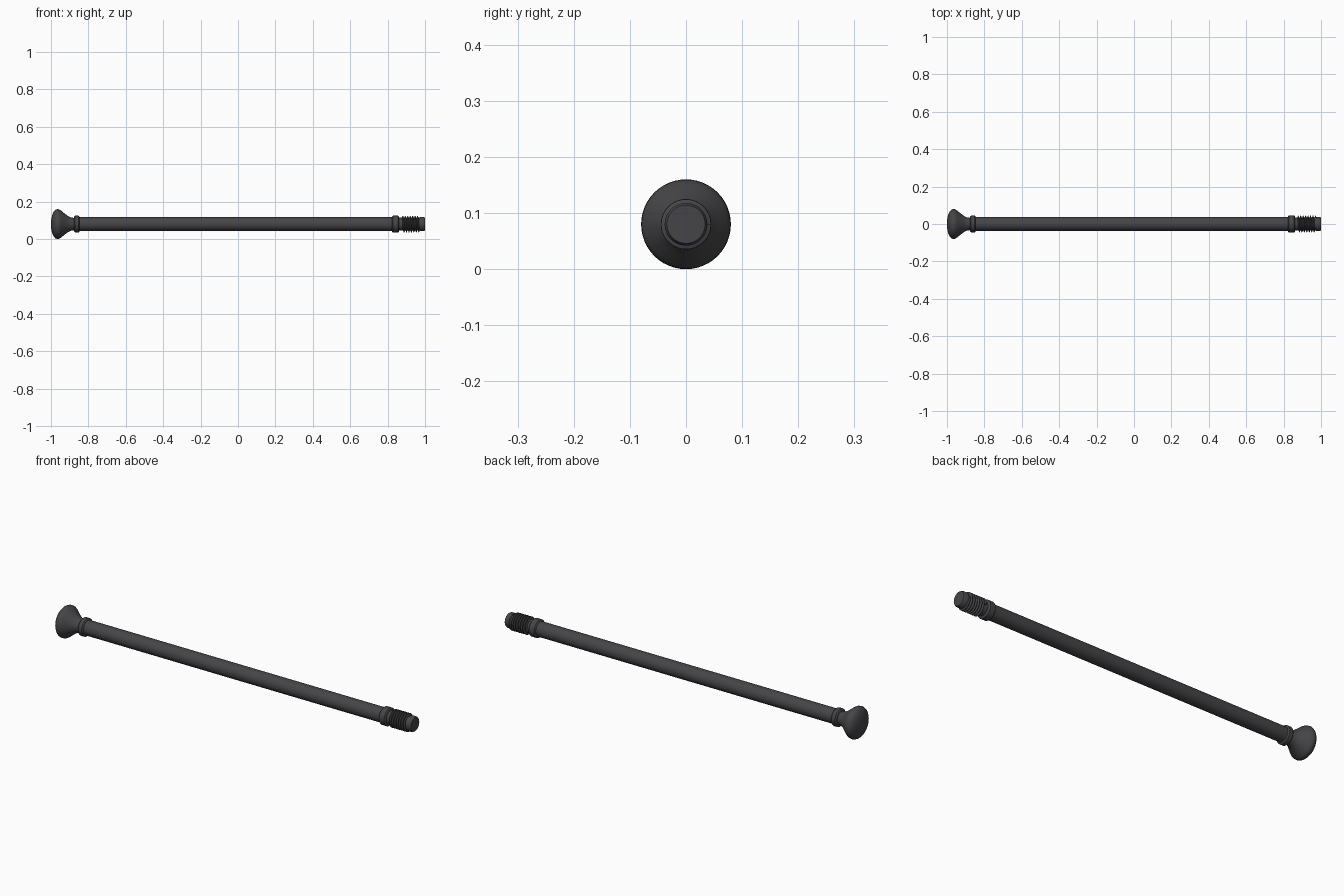
import bpy, bmesh, math

if "Cube" in bpy.data.objects:
    bpy.data.objects.remove(bpy.data.objects["Cube"])

AXIS_Z = 0.08
SIDES = 48

metal = bpy.data.materials.new("dark_grey_metal")
metal.diffuse_color = (0.06, 0.06, 0.065, 1)
metal.use_nodes = True
metal.node_tree.nodes["Principled BSDF"].inputs["Base Color"].default_value = metal.diffuse_color


def finish(name, bm, angle=35):
    bmesh.ops.recalc_face_normals(bm, faces=bm.faces)
    me = bpy.data.meshes.new(name)
    bm.to_mesh(me)
    bm.free()
    me.materials.append(metal)
    ob = bpy.data.objects.new(name, me)
    bpy.context.collection.objects.link(ob)
    ob.location.z = AXIS_Z
    bpy.ops.object.select_all(action='DESELECT')
    ob.select_set(True)
    bpy.context.view_layer.objects.active = ob
    bpy.ops.object.shade_smooth_by_angle(angle=math.radians(angle))
    return ob


def bridge(bm, a, b):
    n = len(a)
    for i in range(n):
        bm.faces.new((a[i], a[(i + 1) % n], b[(i + 1) % n], b[i]))


def lathe(name, profile):
    """Closed solid of revolution about x from (x, radius) points."""
    bm = bmesh.new()
    rings = []
    for x, r in profile:
        rings.append([bm.verts.new((x, r * math.cos(2 * math.pi * i / SIDES),
                                    r * math.sin(2 * math.pi * i / SIDES)))
                      for i in range(SIDES)])
    for a, b in zip(rings, rings[1:]):
        bridge(bm, a, b)
    bm.faces.new(rings[0])
    bm.faces.new(rings[-1])
    return finish(name, bm)


# flared knob with a shallow domed face
lathe("knob", [(-1.0, 0.012), (-0.998, 0.03), (-0.993, 0.05), (-0.986, 0.066),
               (-0.977, 0.076), (-0.967, 0.08), (-0.957, 0.079), (-0.947, 0.073),
               (-0.93, 0.059), (-0.91, 0.044), (-0.895, 0.036), (-0.87, 0.032)])


# rounded collars at both ends of the shaft
def collar(name, x0, x1, r):
    b = 0.006
    lathe(name, [(x0, r - 0.012), (x0 + b * 0.3, r - b * 0.7), (x0 + b, r),
                 (x1 - b, r), (x1 - b * 0.3, r - b * 0.7), (x1, r - 0.012)])


collar("knob_collar", -0.877, -0.846, 0.045)
collar("thread_collar", 0.822, 0.862, 0.045)

# long shaft
lathe("shaft", [(-0.86, 0.037), (0.84, 0.037)])

# threaded stud core with chamfered tip
lathe("stud_core", [(0.85, 0.034), (0.972, 0.034), (0.974, 0.038),
                    (0.993, 0.038), (1.0, 0.034)])

# helical thread ridge
bm = bmesh.new()
turns, x_start, x_end, root, crest = 7, 0.878, 0.97, 0.032, 0.0445
pitch = (x_end - x_start) / turns
section = [(-0.45, root), (-0.1, crest), (0.1, crest), (0.45, root)]
loops = []
for k in range(turns * 36 + 1):
    t = k / 36
    c, s = math.cos(2 * math.pi * t), math.sin(2 * math.pi * t)
    loops.append([bm.verts.new((x_start + pitch * (t + dx), r * c, r * s))
                  for dx, r in section])
for a, b in zip(loops, loops[1:]):
    bridge(bm, a, b)
bm.faces.new(loops[0])
bm.faces.new(loops[-1])
finish("screw_thread", bm)
